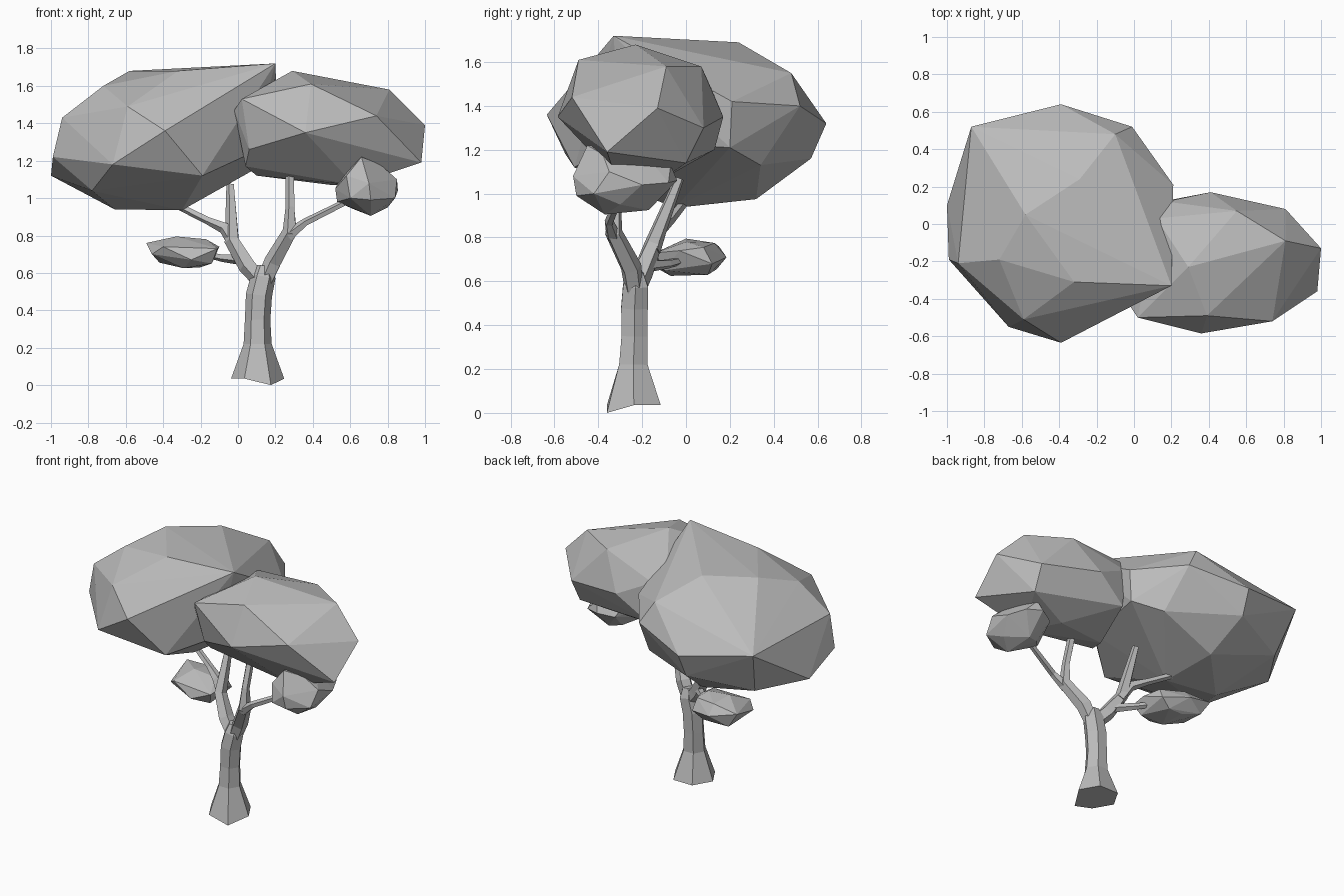
import bpy
import bmesh
import math
from mathutils import Vector

default_cube = bpy.data.objects.get("Cube")
if default_cube:
    bpy.data.objects.remove(default_cube, do_unlink=True)

# Single flat colour for the whole tree
GREY = (0.5, 0.5, 0.5, 1.0)
material = bpy.data.materials.new("plain grey")
material.use_nodes = True
material.diffuse_color = GREY
shader = next(n for n in material.node_tree.nodes if n.type == "BSDF_PRINCIPLED")
shader.inputs["Base Color"].default_value = GREY


def finish(name, bm):
    """Turn a bmesh into a flat shaded object that carries the tree material."""
    bmesh.ops.recalc_face_normals(bm, faces=bm.faces[:])
    mesh = bpy.data.meshes.new(name)
    bm.to_mesh(mesh)
    bm.free()
    mesh.materials.append(material)
    obj = bpy.data.objects.new(name, mesh)
    bpy.context.collection.objects.link(obj)
    return obj


def faceted_hull(name, points):
    """Wrap a handful of corner points in a faceted convex skin."""
    bm = bmesh.new()
    for point in points:
        bm.verts.new(point)
    result = bmesh.ops.convex_hull(bm, input=bm.verts[:])
    unused = set(result["geom_interior"]) | set(result["geom_unused"])
    loose = [v for v in unused if isinstance(v, bmesh.types.BMVert)]
    bmesh.ops.delete(bm, geom=loose, context="VERTS")
    return finish(name, bm)


def limb(name, path, sides, foot=None):
    """Tapered tube through (x, y, z, radius) stations, capped at both ends.

    An optional foot function gives the height of each vertex of the first ring.
    """
    bm = bmesh.new()
    centres = [Vector(station[:3]) for station in path]
    rings = []
    for i, station in enumerate(path):
        before = centres[max(i - 1, 0)]
        after = centres[min(i + 1, len(path) - 1)]
        along = (after - before).normalized()
        side = along.cross(Vector((0, 1, 0))).normalized()
        front = along.cross(side)
        ring = []
        for k in range(sides):
            angle = math.tau * k / sides
            offset = side * math.cos(angle) + front * math.sin(angle)
            ring.append(bm.verts.new(centres[i] + offset * station[3]))
        rings.append(ring)
    if foot:
        for vert in rings[0]:
            vert.co.z = foot(vert.co)
    for low, high in zip(rings, rings[1:]):
        for k in range(sides):
            following = (k + 1) % sides
            bm.faces.new((low[k], low[following], high[following], high[k]))
    bm.faces.new(rings[0])
    bm.faces.new(rings[-1])
    return finish(name, bm)


# Trunk with a flared foot that reaches lowest at the front left
limb("trunk", [
    (.105, -.238, .03, .142), (.105, -.24, .22, .075), (.105, -.235, .35, .068),
    (.112, -.235, .48, .07), (.135, -.23, .58, .066), (.14, -.23, .64, .04),
], 6, foot=lambda co: 0 if co.y < -.3 and co.x > .1 else .035)

# Branches on the left side
limb("left_branch", [
    (.14, -.235, .55, .045), (.19, -.25, .66, .05), (.28, -.33, .82, .042),
    (.28, -.32, .95, .026), (.28, -.26, 1.14, .025),
], 5)
limb("left_twig", [
    (.27, -.33, .8, .035), (.36, -.35, .87, .022), (.6, -.3, .99, .018),
], 5)

# Branches on the right side
limb("right_branch", [
    (.12, -.23, .56, .045), (.05, -.2, .64, .05), (-.03, -.15, .77, .042),
    (-.04, -.03, 1.07, .022),
], 5)
limb("right_upper_twig", [
    (-.01, -.15, .74, .035), (-.07, -.12, .84, .034), (-.16, -.07, .88, .022),
    (-.34, 0, .97, .02),
], 5)
limb("right_lower_twig", [
    (.03, -.18, .67, .03), (-.08, -.08, .68, .022), (-.18, 0, .7, .015),
], 5)

# Large canopy on the right: crown, rim and underside corners
faceted_hull("right_canopy", [
    (.2, -.33, 1.72), (-.32, -.31, 1.68), (-.58, .05, 1.68), (-.29, .24, 1.69),
    (-.72, -.19, 1.6), (-.1, .48, 1.55), (-.59, -.51, 1.49),
    (-.94, -.21, 1.43), (-.87, .52, 1.4), (-.01, .52, 1.4), (.21, .21, 1.42),
    (-.39, -.635, 1.36), (-.39, .64, 1.32), (-.99, -.19, 1.22), (-1, .1, 1.12),
    (-.67, -.55, 1.18), (.07, -.3, 1.24), (.19, .2, 1.21), (-.4, .57, 1.16),
    (-.19, -.51, 1.12), (-.8, .4, 1.1), (-.78, -.3, 1.04), (.04, .34, 1.13),
    (-.35, .32, .975), (-.66, 0, .94), (-.3, -.05, .935),
])

# Smaller canopy on the left, sunk into the large one
faceted_hull("left_canopy", [
    (.29, -.23, 1.68), (.39, -.49, 1.61), (.81, -.09, 1.58), (.55, .07, 1.58),
    (.02, -.5, 1.53), (-.02, -.44, 1.47), (.12, .03, 1.58), (.17, .12, 1.47),
    (.74, -.52, 1.44), (.36, -.585, 1.35), (1, -.13, 1.39), (.41, .17, 1.35),
    (.81, .08, 1.3), (.2, .13, 1.2), (.06, -.45, 1.26), (.98, -.36, 1.19),
    (.04, -.35, 1.17), (.1, -.2, 1.12), (.8, 0, 1.14), (.5, -.1, 1.07),
    (.62, -.32, 1.07),
])

# Small leaf clumps at the twig ends
faceted_hull("left_leaf_clump", [
    (.66, -.45, 1.22), (.72, -.2, 1.2), (.76, -.38, 1.18), (.56, -.2, 1.14),
    (.72, -.07, 1.13), (.58, -.46, 1.12), (.85, -.35, 1.1), (.7, -.515, 1.08),
    (.7, -.04, 1.06), (.52, -.3, 1.05), (.8, -.08, 1.05), (.6, -.09, 1.04),
    (.855, -.2, 1.04), (.84, -.42, 1), (.6, -.49, 1), (.53, -.3, .98),
    (.71, -.5, .99), (.8, -.3, .95), (.62, -.2, .94), (.7, -.17, .925),
    (.71, -.37, .905),
])
faceted_hull("right_leaf_clump", [
    (-.33, 0, .795), (-.17, 0, .78), (-.3, .13, .775), (-.49, .15, .76),
    (-.14, .08, .755), (-.4, -.12, .74), (-.1, -.03, .74), (-.11, -.14, .73),
    (-.3, .185, .71), (-.46, -.07, .7), (-.13, .12, .68), (-.25, -.15, .67),
    (-.42, .14, .655), (-.14, -.1, .65), (-.3, .1, .63), (-.2, .1, .63),
    (-.29, -.07, .625),
])
